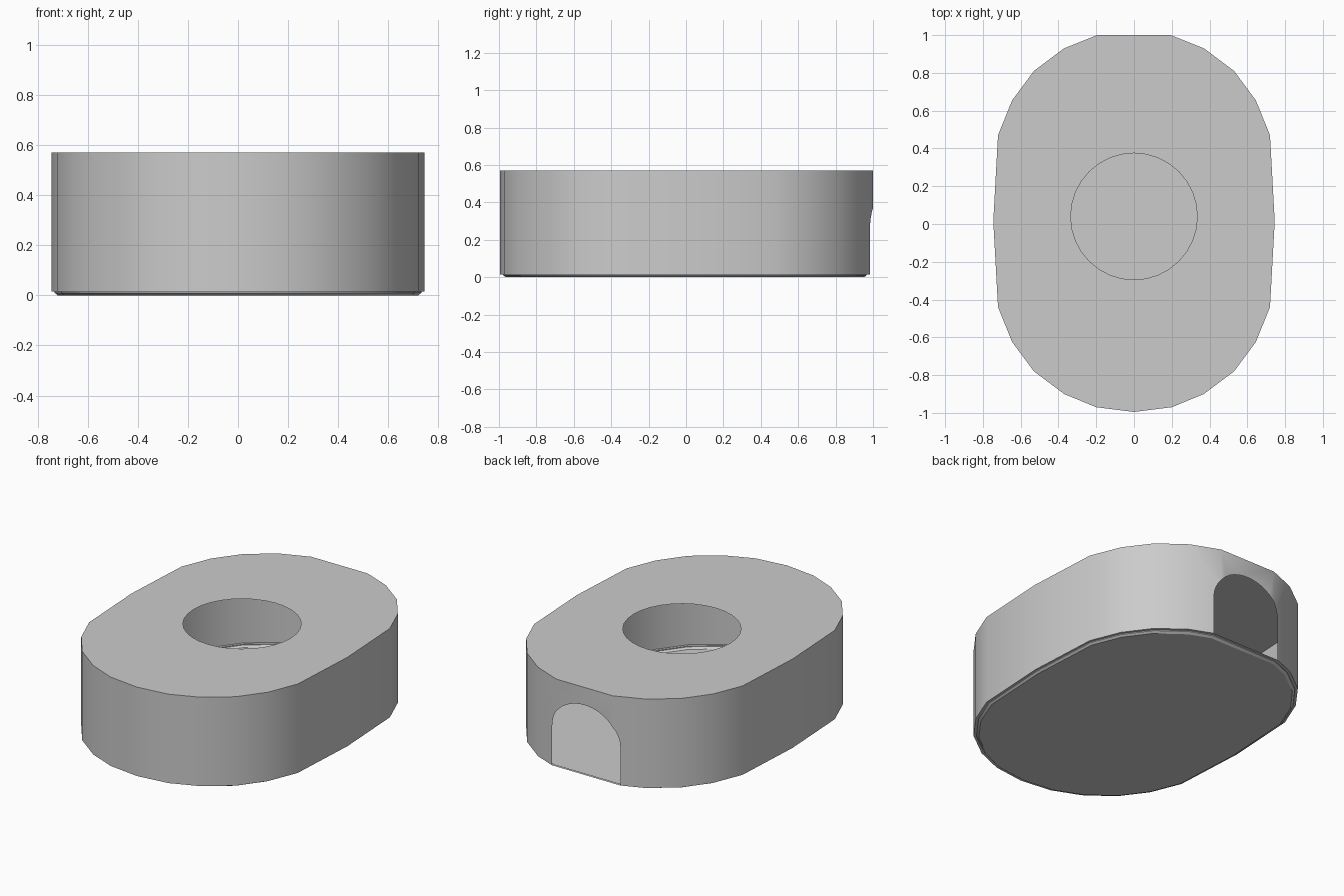
import bpy, bmesh, math

if "Cube" in bpy.data.objects:
    bpy.data.objects.remove(bpy.data.objects["Cube"])

TOP, RIM = 0.57, 0.015
ARCH_W, ARCH_Z, ARCH_H = 0.235, 0.26, 0.20

# Right half of the outline, front to back
HALF = [(0.20, -0.97), (0.37, -0.90), (0.53, -0.78), (0.645, -0.625), (0.72, -0.44),
        (0.745, 0.015), (0.72, 0.47), (0.645, 0.655), (0.53, 0.81), (0.37, 0.93)]
CORNER = (0.195, 1.0)


def outline(back):
    """Closed outline mirrored in x, ending in the given back corner."""
    right = HALF + [back]
    return [(0, -0.995)] + right + [(-x, y) for x, y in reversed(right)]


def finish(bm, name):
    bmesh.ops.remove_doubles(bm, verts=bm.verts, dist=0.0005)
    bmesh.ops.recalc_face_normals(bm, faces=bm.faces)
    mesh = bpy.data.meshes.new(name)
    bm.to_mesh(mesh)
    bm.free()
    obj = bpy.data.objects.new(name, mesh)
    bpy.context.collection.objects.link(obj)
    bpy.ops.object.select_all(action='DESELECT')
    obj.select_set(True)
    bpy.context.view_layer.objects.active = obj
    bpy.ops.object.shade_smooth_by_angle(angle=math.radians(30))
    return obj


def face(bm, pts):
    return bm.faces.new([bm.verts.new(p) for p in pts])


def loop_edges(bm, pts):
    vs = [bm.verts.new(p) for p in pts]
    return [bm.edges.new((vs[i], vs[i - 1])) for i in range(len(vs))]


# Thin cover: top plate with a round hole
bm = bmesh.new()
ring = outline(CORNER)
edges = loop_edges(bm, [(x, y, TOP) for x, y in ring])
edges += loop_edges(bm, [(0.335 * math.cos(math.tau * i / 32),
                          0.04 + 0.335 * math.sin(math.tau * i / 32), TOP) for i in range(32)])
bmesh.ops.triangle_fill(bm, edges=edges, use_beauty=True, normal=(0, 0, 1))

# Cover side wall, leaving out the three back panels
n = len(ring)
for i in range(n):
    (x1, y1), (x2, y2) = ring[i], ring[(i + 1) % n]
    if max(y1, y2) > 0.99:
        continue
    face(bm, [(x1, y1, RIM), (x2, y2, RIM), (x2, y2, TOP), (x1, y1, TOP)])


# Back panels around the arched opening
def arch_z(x):
    return ARCH_Z + ARCH_H * math.sqrt(max(0, 1 - (x / ARCH_W) ** 2))


def back_y(x):
    return 1 - max(0, abs(x) - CORNER[0]) * 0.07 / 0.175


cx = CORNER[0]
xs = [cx * (1 - i / 6) for i in range(13)]
face(bm, [(-cx, 1, TOP), (cx, 1, TOP)] + [(x, 1, arch_z(x)) for x in xs])
for s in (1, -1):
    edge = [(s * x, back_y(x), arch_z(x)) for x in (cx, 0.212, 0.225, 0.232, ARCH_W)]
    foot = (s * ARCH_W, back_y(ARCH_W), RIM)
    face(bm, [(s * 0.37, 0.93, RIM), (s * 0.37, 0.93, TOP), (s * cx, 1, TOP)] + edge + [foot])
finish(bm, "cover")

# Base tray: flange, small step, chamfer and flat floor
bm = bmesh.new()
base = outline((ARCH_W, back_y(ARCH_W)))
levels = [(1.0, RIM), (0.982, RIM), (0.982, 0.01), (0.967, 0.0)]
rings = [[(x * k, y * k, z) for x, y in base] for k, z in levels]
for a, b in zip(rings, rings[1:]):
    for i in range(len(base)):
        face(bm, [a[i - 1], a[i], b[i], b[i - 1]])
face(bm, rings[-1])
finish(bm, "base_tray")
